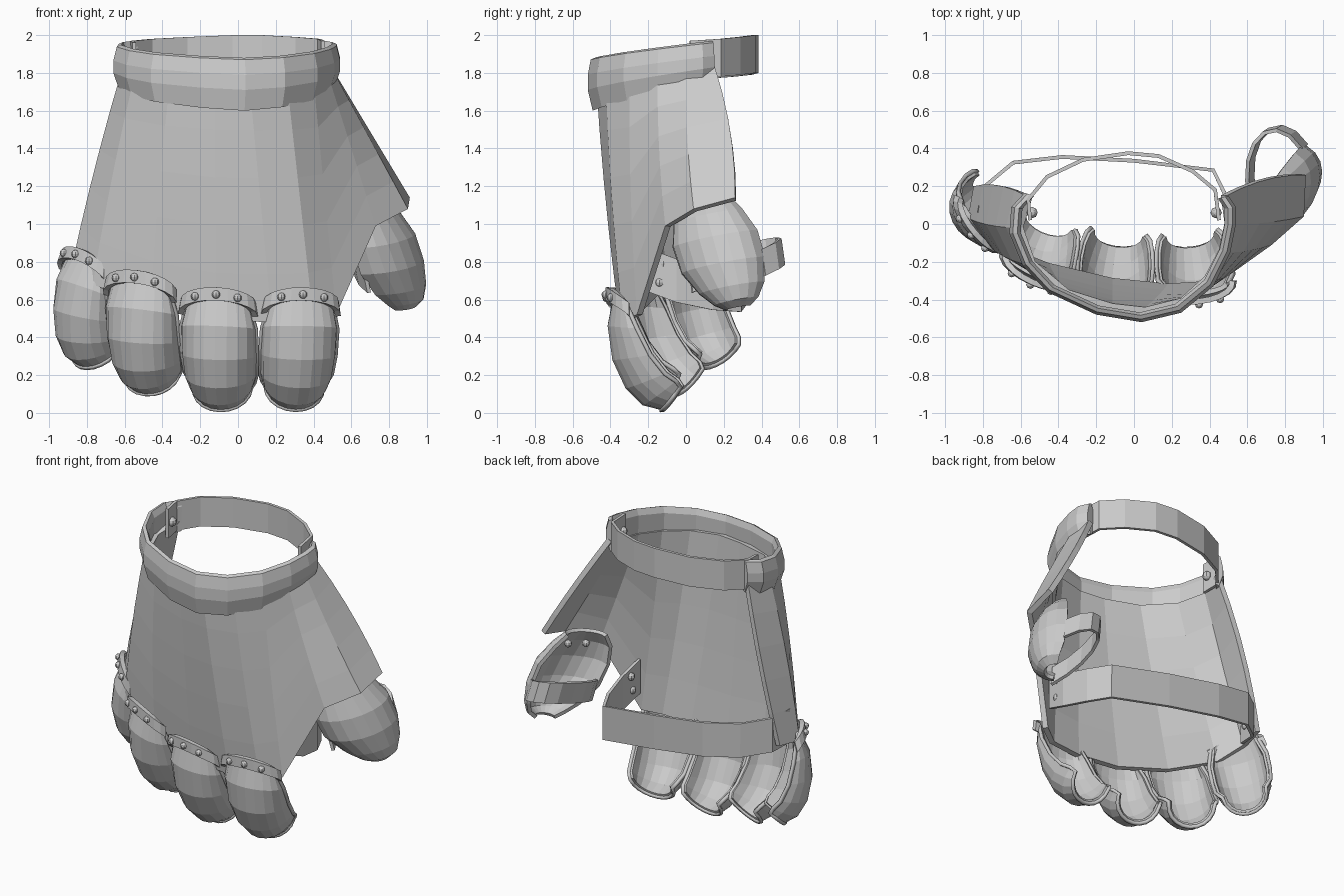
import bpy, bmesh
from math import sin, cos, pi, radians
from mathutils import Vector as V, Matrix

if "Cube" in bpy.data.objects:
    bpy.data.objects.remove(bpy.data.objects["Cube"])


def grid(name, rows, thick, offset=-1, wrap=False):
    """Loft rows of points (listed bottom to top) into a sheet and thicken it."""
    bm = bmesh.new()
    vs = [[bm.verts.new(p) for p in r] for r in rows]
    pairs = list(zip(vs, vs[1:])) + ([(vs[-1], vs[0])] if wrap else [])
    for a, b in pairs:
        for i in range(len(a) - 1):
            bm.faces.new((a[i], a[i + 1], b[i + 1], b[i]))
    if wrap:
        bm.faces.new([r[0] for r in vs])
        bm.faces.new([r[-1] for r in reversed(vs)])
        bmesh.ops.recalc_face_normals(bm, faces=bm.faces)
    me = bpy.data.meshes.new(name)
    bm.to_mesh(me)
    bm.free()
    ob = bpy.data.objects.new(name, me)
    bpy.context.collection.objects.link(ob)
    if thick:
        m = ob.modifiers.new("thickness", 'SOLIDIFY')
        m.thickness, m.offset = thick, offset
    return ob


def rivets(name, pts, r=0.02):
    bm = bmesh.new()
    for p in pts:
        bmesh.ops.create_uvsphere(bm, u_segments=8, v_segments=6, radius=r,
                                  matrix=Matrix.Translation(p))
    me = bpy.data.meshes.new(name)
    bm.to_mesh(me)
    bm.free()
    bpy.context.collection.objects.link(bpy.data.objects.new(name, me))


def trim(name, pts, r=0.014):
    cu = bpy.data.curves.new(name, 'CURVE')
    cu.dimensions = '3D'
    cu.bevel_depth, cu.bevel_resolution, cu.use_fill_caps = r, 0, True
    sp = cu.splines.new('POLY')
    sp.points.add(len(pts) - 1)
    for q, p in zip(sp.points, pts):
        q.co = (*p, 1)
    bpy.context.collection.objects.link(bpy.data.objects.new(name, cu))


def strap(name, path, height, thick=0.02):
    h = V(height) / 2
    return grid(name, [[V(p) - h for p in path], [V(p) + h for p in path]], thick, 0)


def section(edge, front, half, n=10):
    """Half-oval cross-section of a plate."""
    return [edge - half * cos(pi * k / n) + (front - edge) * sin(pi * k / n) ** .9
            for k in range(n + 1)]


# hand-back shell: lower rim to wrist rim, going round from the little finger to the thumb
low = [(-.85, .2, .8), (-.88, .03, .78), (-.77, -.12, .68), (-.46, -.24, .56),
       (-.12, -.32, .49), (.18, -.35, .48), (.4, -.335, .49), (.52, -.26, .52),
       (.73, -.11, .99), (.9, .04, 1.08), (.91, .26, 1.14)]
high = [(-.57, .15, 1.84), (-.62, -.02, 1.8), (-.55, -.22, 1.78), (-.36, -.38, 1.76),
        (-.12, -.455, 1.75), (.06, -.475, 1.75), (.26, -.425, 1.75), (.4, -.3, 1.76),
        (.48, -.15, 1.78), (.51, 0, 1.8), (.49, .15, 1.84)]
rows = []
for j in range(6):
    t = j / 5
    b = 4 * t * (1 - t)
    r = [V(a).lerp(V(c), t) for a, c in zip(low, high)]
    for p in r:
        p.x += 0.01 * b * (-1 if p.x < -.3 else 0)
        p.y += 0.03 * b * (1 if p.y > .1 else -.4)
    rows.append(r)
grid("hand_shell", rows, 0.035)

# wrist cuff: a rolled band swept round the wrist, higher at the sides
arc = [(-.58, .165), (-.65, .09), (-.66, -.05), (-.59, -.22), (-.46, -.36), (-.2, -.48),
       (.04, -.52), (.25, -.47), (.42, -.33), (.51, -.15), (.54, 0), (.54, .09), (.5, .15)]
profile = [(.91, 1.62, .14), (.95, 1.6, .15), (1, 1.71, .12), (1, 1.79, .1),
           (.97, 1.87, .09), (.93, 1.88, .09), (.9, 1.84, .09)]
c = V((-.06, 0))
grid("wrist_cuff", [[(c.x + (x - c.x) * s, c.y + (y - c.y) * s,
                      z + g * (max(y + .52, 0) / .67) ** .8)
                     for x, y in arc] for s, z, g in profile], 0, wrap=True)

# straps across the wrist and the palm
strap("wrist_strap", [(-.55, .02, 1.86), (-.56, .13, 1.87), (-.46, .25, 1.88),
                      (-.27, .34, 1.89), (-.03, .375, 1.9), (.13, .36, 1.9),
                      (.31, .28, 1.89), (.43, .18, 1.88), (.45, .02, 1.87)], (0, 0, .2))
rivets("wrist_rivets", [V((-.54, .06, 1.86)), V((.435, .06, 1.87))], .03)
strap("palm_strap", [(-.82, .06, .88), (-.79, .2, .86), (-.64, .325, .83), (-.38, .355, .78),
                     (0, .335, .72), (.42, .285, .65), (.49, .14, .66), (.52, -.05, .7),
                     (.5, -.21, .76)], (0, 0, .23))
rivets("palm_rivets", [V((.5, -.12, .79)), V((.505, -.14, .69)), V((-.8, .12, .86))], .026)

# finger plates: edge y/z, ridge y/z and half width, measured from the knuckle
shape = [(.045, -.05, 0, .0, .165), (.1, -.18, -.035, -.17, .2), (.17, -.32, -.01, -.35, .2),
         (.25, -.42, .06, -.5, .19), (.31, -.46, .15, -.59, .172), (.335, -.49, .25, -.615, .15)]
fingers = [("index", (.34, -.38, .63), 6, 1.0, 1),
           ("middle", (-.11, -.375, .63), -8, 1.0, 2),
           ("ring", (-.53, -.28, .72), -24, 1.0, 6),
           ("little", (-.83, -.03, .835), -48, .92, 17)]
for name, pos, yaw, size, roll in fingers:
    M = (Matrix.Translation(pos) @ Matrix.Rotation(radians(roll), 4, 'Y')
         @ Matrix.Rotation(radians(yaw), 4, 'Z') @ Matrix.Scale(size, 4))
    plate = [[M @ p for p in section(V((0, ey, ez)), V((0, fy, fz)), V((w, 0, 0)))]
             for ey, ez, fy, fz, w in reversed(shape)]
    grid(name + "_plate", plate, .025)
    rim = [r[0] for r in reversed(plate)] + plate[0][1:-1] + [r[-1] for r in plate]
    trim(name + "_trim", rim)
    # knuckle band with three rivets
    band = []
    for z, g in ((-.035, 1.06), (.035, 1.0)):
        s = section(V((0, .06, -.08 + z)), V((0, -.03, z)), V((.188 * g, 0, 0)))
        band.append([M @ p for p in s])
    grid(name + "_knuckle_band", band, .03, 0)
    out = (band[0][5] - M @ V((0, .12, 0))).normalized() * .016
    rivets(name + "_rivets", [(band[0][k] + band[1][k]) / 2 + out for k in (3, 5, 7)], .022)

# thumb plate
W, N = V((.5, .87, .2)), V((.87, -.5, 0))
thumb = [((.67, .11, 1.12), .14, .1), ((.69, .125, 1.04), .2, .15),
         ((.73, .165, .92), .245, .19), ((.77, .21, .78), .24, .2),
         ((.82, .255, .66), .185, .17), ((.86, .275, .59), .125, .12),
         ((.87, .28, .555), .07, .07)]
tp = [section(V(p), V(p) + N * d, W * h) for p, h, d in reversed(thumb)]
grid("thumb_plate", tp, .025)
rivets("thumb_rivets", [V((.75, .2, 1.07)), V((.7, .08, 1.04))], .024)

# thumb strap loop
c, B = V((.79, .215, .75)), V((-.14, .22, .1))
strap("thumb_strap", [c + W * .22 * cos(pi * k / 8) + B * sin(pi * k / 8)
                      for k in range(9)], (-.03, -.02, .14))
